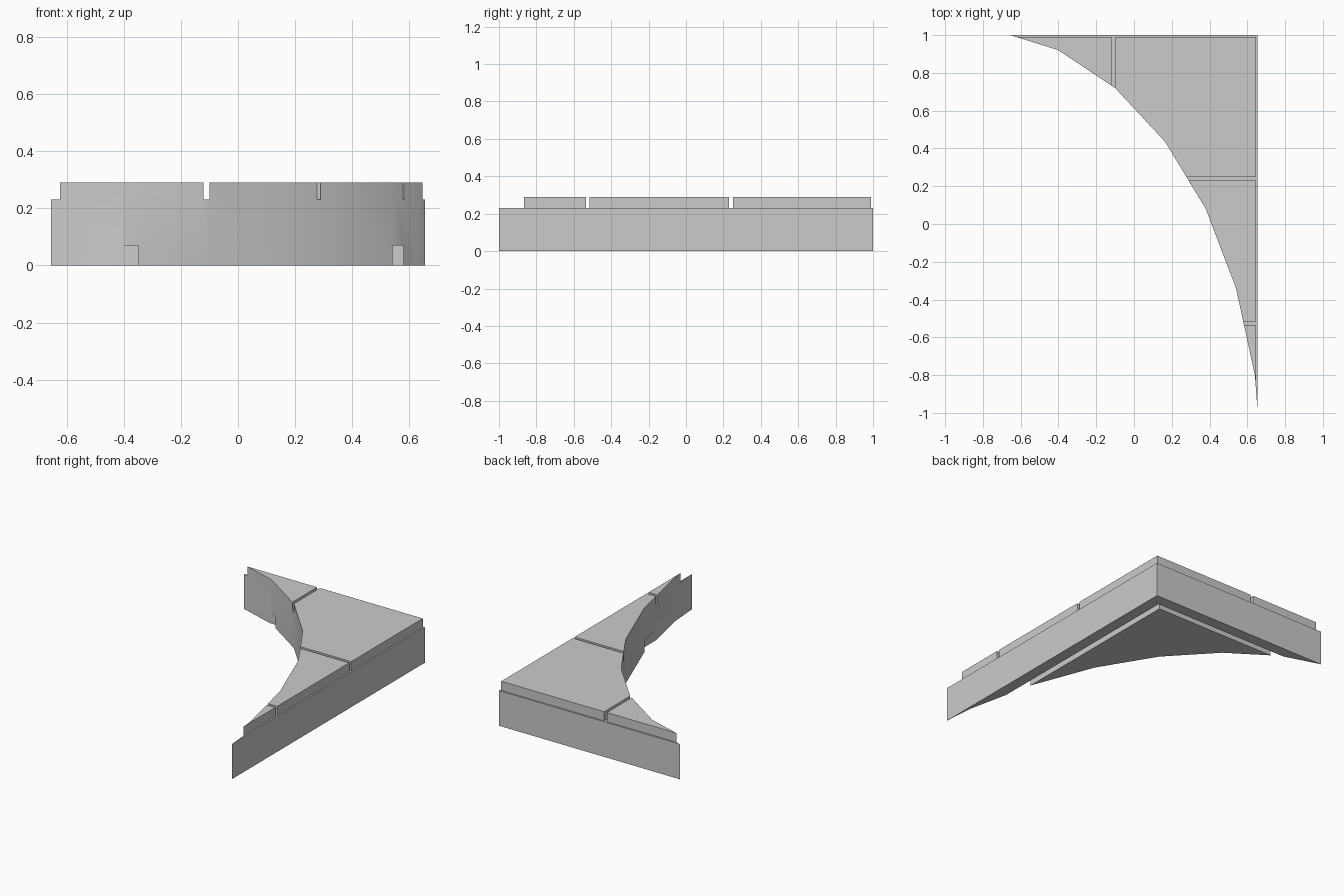
import bpy, bmesh, math
from mathutils import Matrix, Vector

cube = bpy.data.objects.get("Cube")
if cube:
    bpy.data.objects.remove(cube, do_unlink=True)

# Single stone colour
stone = bpy.data.materials.new("plain_grey")
stone.use_nodes = True
grey = (0.6, 0.6, 0.6, 1)
stone.diffuse_color = grey
stone.node_tree.nodes["Principled BSDF"].inputs["Base Color"].default_value = grey

RIGHT, BACK = 0.655, 1.0
LEDGE, TOP = 0.23, 0.29


def prism(name, outline, z0, z1):
    """Extrude a flat outline from z0 to z1."""
    bm = bmesh.new()
    face = bm.faces.new([bm.verts.new((x, y, z0)) for x, y in outline])
    ext = bmesh.ops.extrude_face_region(bm, geom=[face])
    verts = [g for g in ext["geom"] if isinstance(g, bmesh.types.BMVert)]
    bmesh.ops.translate(bm, verts=verts, vec=(0, 0, z1 - z0))
    bmesh.ops.recalc_face_normals(bm, faces=bm.faces)
    mesh = bpy.data.meshes.new(name)
    bm.to_mesh(mesh)
    bm.free()
    obj = bpy.data.objects.new(name, mesh)
    bpy.context.collection.objects.link(obj)
    return obj


def corner_strip(inner, outer):
    """L-shaped outline running along the two straight walls, at two insets."""
    return [(-2, BACK - outer), (RIGHT - outer, BACK - outer), (RIGHT - outer, -2),
            (RIGHT - inner, -2), (RIGHT - inner, BACK - inner), (-2, BACK - inner)]


def box(x0, x1, y0, y1):
    return [(x0, y0), (x1, y0), (x1, y1), (x0, y1)]


# Corner slab with the concave curved side
curve = [(-RIGHT, BACK), (-0.4, 0.92), (-0.1, 0.72), (0.165, 0.435),
         (0.38, 0.08), (0.54, -0.34), (0.64, -0.8), (RIGHT, -1)]
slab = prism("corner_floor_slab", curve + [(RIGHT, BACK)], 0, TOP)
slab.data.materials.append(stone)

# Ledge around the tiles, joints between tiles, channel underneath
cutters = [
    prism("ledge_cutter", corner_strip(-0.1, 0.01), LEDGE, 0.5),
    prism("joint_cutter_back", box(-0.12, -0.1, 0.5, 1.05), LEDGE, 0.5),
    prism("joint_cutter_middle", box(0, 0.7, 0.23, 0.25), LEDGE, 0.5),
    prism("joint_cutter_front", box(0.3, 0.7, -0.535, -0.515), LEDGE, 0.5),
    prism("channel_cutter", corner_strip(0.075, 0.115), -0.1, 0.07),
]
bpy.context.view_layer.objects.active = slab
for cutter in cutters:
    mod = slab.modifiers.new(cutter.name, "BOOLEAN")
    mod.operation, mod.solver, mod.object = "DIFFERENCE", "EXACT", cutter
    bpy.ops.object.modifier_apply(modifier=mod.name)
    bpy.data.objects.remove(cutter, do_unlink=True)

# Smooth the curved side, keep the cut edges sharp
for obj in bpy.context.selected_objects:
    obj.select_set(False)
slab.select_set(True)
bpy.ops.object.shade_smooth_by_angle(angle=math.radians(30))
